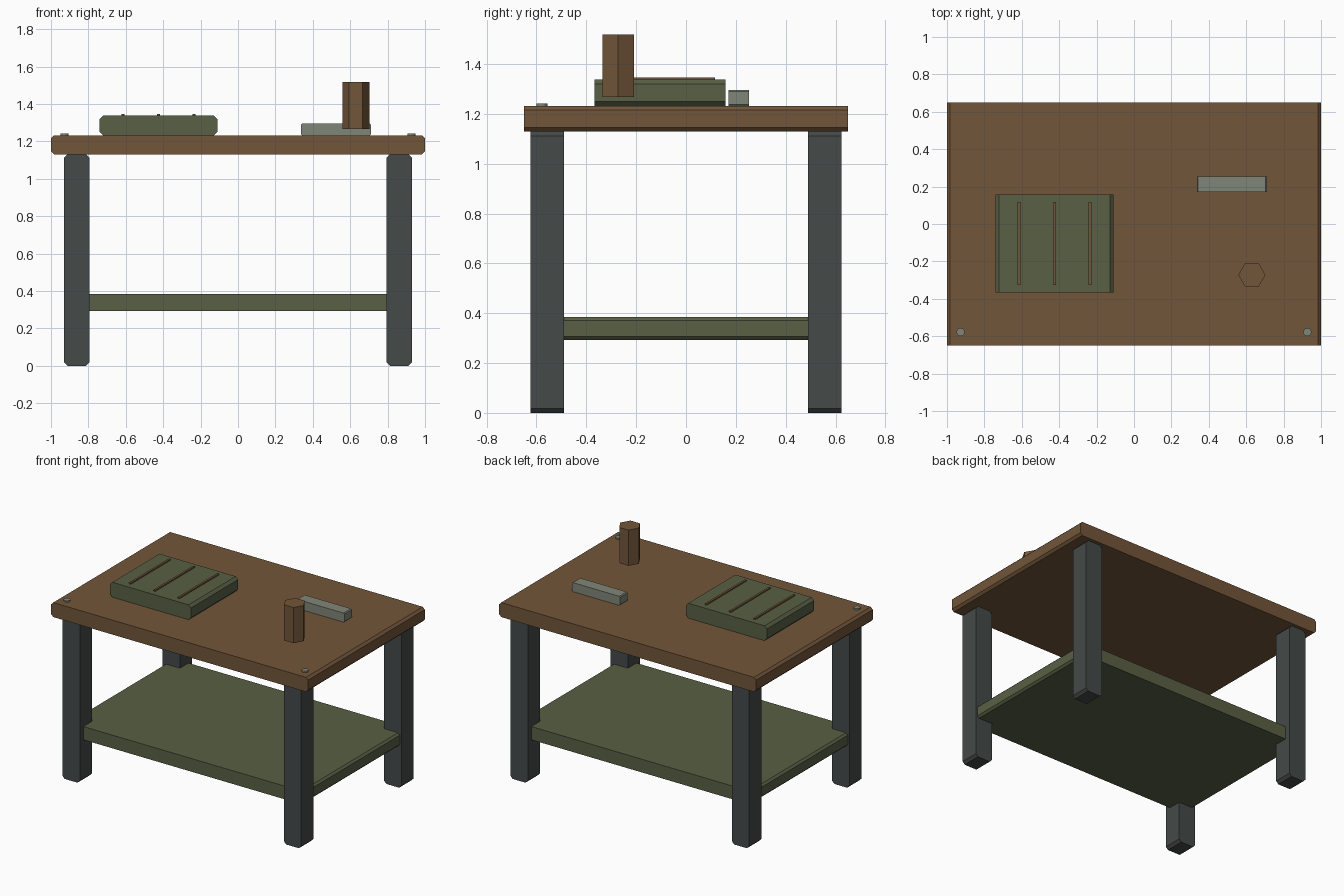
import bpy, bmesh, math

if "Cube" in bpy.data.objects:
    bpy.data.objects.remove(bpy.data.objects["Cube"])


def material(name, rgb):
    m = bpy.data.materials.new(name)
    m.diffuse_color = (*rgb, 1)
    m.use_nodes = True
    m.node_tree.nodes["Principled BSDF"].inputs["Base Color"].default_value = m.diffuse_color
    return m


WOOD = material("wood", (0.17, 0.093, 0.042))
GREEN = material("green", (0.10, 0.115, 0.058))
STEEL = material("dark_steel", (0.058, 0.069, 0.067))
GREY = material("pale_grey", (0.216, 0.238, 0.188))


def finish(name, bm, mat):
    bmesh.ops.recalc_face_normals(bm, faces=bm.faces)
    me = bpy.data.meshes.new(name)
    bm.to_mesh(me)
    bm.free()
    me.materials.append(mat)
    ob = bpy.data.objects.new(name, me)
    bpy.context.collection.objects.link(ob)
    return ob


def slab(name, x, y, z, mat, c=0.0):
    """Box from (min, max) ranges; the four edges running along y are chamfered by c."""
    (x0, x1), (y0, y1), (z0, z1) = x, y, z
    if c:
        prof = [(x0 + c, z0), (x1 - c, z0), (x1, z0 + c), (x1, z1 - c),
                (x1 - c, z1), (x0 + c, z1), (x0, z1 - c), (x0, z0 + c)]
    else:
        prof = [(x0, z0), (x1, z0), (x1, z1), (x0, z1)]
    bm = bmesh.new()
    face = bm.faces.new([bm.verts.new((px, y0, pz)) for px, pz in prof])
    ext = bmesh.ops.extrude_face_region(bm, geom=[face], use_keep_orig=True)
    verts = [g for g in ext["geom"] if isinstance(g, bmesh.types.BMVert)]
    bmesh.ops.translate(bm, verts=verts, vec=(0, y1 - y0, 0))
    return finish(name, bm, mat)


def prism(name, x, y, z, r, sides, mat):
    """Upright prism with a corner pointing along +x."""
    bm = bmesh.new()
    bmesh.ops.create_cone(bm, cap_ends=True, segments=sides, radius1=r, radius2=r,
                          depth=z[1] - z[0])
    # put the first corner exactly on the x axis
    v = bm.verts[:][0].co
    a = -math.atan2(v.y, v.x)
    for v in bm.verts:
        px, py = v.co.x, v.co.y
        v.co = (x + px * math.cos(a) - py * math.sin(a),
                y + px * math.sin(a) + py * math.cos(a),
                v.co.z + (z[0] + z[1]) / 2)
    return finish(name, bm, mat)


TOP = 1.232

# table top and lower shelf
slab("table_top", (-1, 1), (-0.65, 0.65), (1.13, TOP), WOOD, 0.016)
slab("lower_shelf", (-0.917, 0.917), (-0.585, 0.585), (0.292, 0.385), GREEN, 0.014)

# four legs
for sx, xn in ((-1, "left"), (1, "right")):
    for sy, yn in ((-1, "front"), (1, "back")):
        slab(f"{yn}_{xn}_leg", sorted((sx * 0.795, sx * 0.93)),
             sorted((sy * 0.49, sy * 0.625)), (0, 1.13), STEEL, 0.018)

# cutting mat block with three thin strips
slab("mat_block", (-0.74, -0.11), (-0.367, 0.158), (TOP, 1.337), GREEN, 0.018)
for i in range(3):
    cx = -0.615 + 0.19 * i
    slab(f"mat_strip_{i + 1}", (cx - 0.007, cx + 0.007), (-0.325, 0.117),
         (1.333, 1.346), WOOD)

# small bar and hexagonal post
slab("small_bar", (0.337, 0.71), (0.17, 0.253), (TOP, 1.296), GREY, 0.006)
prism("hexagonal_post", 0.63, -0.272, (1.267, 1.518), 0.0725, 6, WOOD)

# front corner rivets
for sx, xn in ((-1, "left"), (1, "right")):
    prism(f"{xn}_rivet", sx * 0.927, -0.578, (TOP - 0.01, 1.242), 0.022, 12, GREY)
